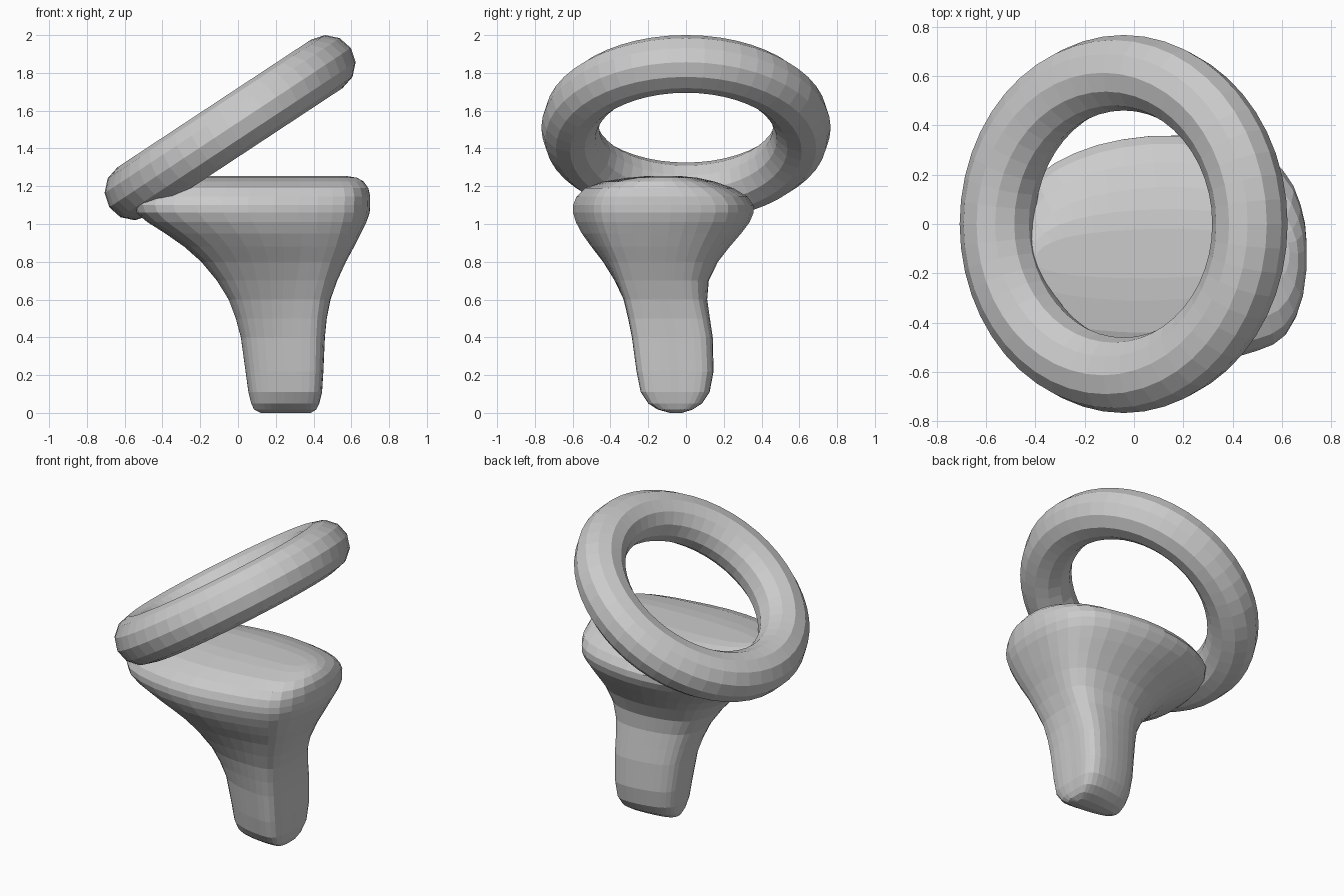
import bpy, bmesh
from math import radians
from mathutils import Vector

# Plan outlines, point-for-point matched, counter-clockwise from the +x side
TOP = [(.70, -.08), (.675, .08), (.60, .225), (.44, .315), (.18, .36), (-.05, .345), (-.24, .29), (-.40, .19),
       (-.51, .02), (-.55, -.18), (-.54, -.36), (-.44, -.50), (-.22, -.58), (.05, -.60), (.32, -.56),
       (.50, -.515), (.615, -.45), (.685, -.29)]
FOOT = [(.45, -.04), (.45, .05), (.435, .11), (.38, .14), (.29, .14), (.20, .125), (.12, .10), (.07, .06),
        (.05, .01), (.045, -.05), (.05, -.10), (.07, -.16), (.12, -.20), (.20, -.235), (.29, -.255),
        (.38, -.26), (.43, -.23), (.45, -.13)]

# Height, x min, x max, y min, y max of the body
LEVELS = [(0.005, .12, .385, -.085, -.02), (.018, .085, .415, -.15, .035), (.05, .07, .43, -.20, .085),
          (.11, .055, .445, -.24, .125), (.22, .04, .452, -.262, .146), (.4, .015, .46, -.288, .142),
          (.5, -.012, .47, -.312, .128), (.6, -.05, .49, -.342, .114), (.7, -.112, .526, -.39, .122),
          (.8, -.195, .572, -.447, .17), (.88, -.285, .615, -.505, .232), (.95, -.385, .65, -.552, .292),
          (1.01, -.48, .68, -.583, .337), (1.06, -.54, .697, -.598, .358), (1.1, -.553, .70, -.598, .357),
          (1.145, -.54, .70, -.58, .325),
          (1.19, -.51, .69, -.535, .25), (1.225, -.47, .665, -.44, .15), (1.245, -.44, .63, -.31, .06),
          (1.253, -.40, .58, -.22, -.02)]


def unit_outline(pts):
    """Smooth a closed outline to twice the points and fit it to a 0..1 box."""
    n, out = len(pts), []
    p = [Vector(q) for q in pts]
    for i in range(n):
        out += [p[i], (9 * (p[i] + p[(i + 1) % n]) - p[i - 1] - p[(i + 2) % n]) / 16]
    xs, ys = [v.x for v in out], [v.y for v in out]
    return [Vector(((v.x - min(xs)) / (max(xs) - min(xs)),
                    (v.y - min(ys)) / (max(ys) - min(ys)))) for v in out]


# Flared body, lofted from the narrow foot to the broad top
top, foot = unit_outline(TOP), unit_outline(FOOT)
bm = bmesh.new()
rings = []
for z, x0, x1, y0, y1 in LEVELS:
    t = min(max((z - .3) / .7, 0), 1)
    t = t * t * (3 - 2 * t)
    ring = []
    for a, b in zip(foot, top):
        q = a.lerp(b, t)
        ring.append(bm.verts.new((x0 + q.x * (x1 - x0), y0 + q.y * (y1 - y0), z)))
    rings.append(ring)
n = len(top)
for lo, hi in zip(rings, rings[1:]):
    for i in range(n):
        j = (i + 1) % n
        bm.faces.new((lo[i], lo[j], hi[j], hi[i]))
bm.faces.new(rings[0][::-1])
bm.faces.new(rings[-1])
for v in rings[0]:
    v.co.z = 0
mesh = bpy.data.meshes.new("flared_body")
bm.to_mesh(mesh)
bm.free()
bpy.context.collection.objects.link(bpy.data.objects.new("flared_body", mesh))

# Tilted ring resting on the body
bpy.ops.mesh.primitive_torus_add(major_radius=.613, minor_radius=.153, major_segments=48, minor_segments=12,
                                 location=(-.042, 0, 1.51), rotation=(0, radians(-33.4), 0))
bpy.context.object.name = "tilted_ring"
